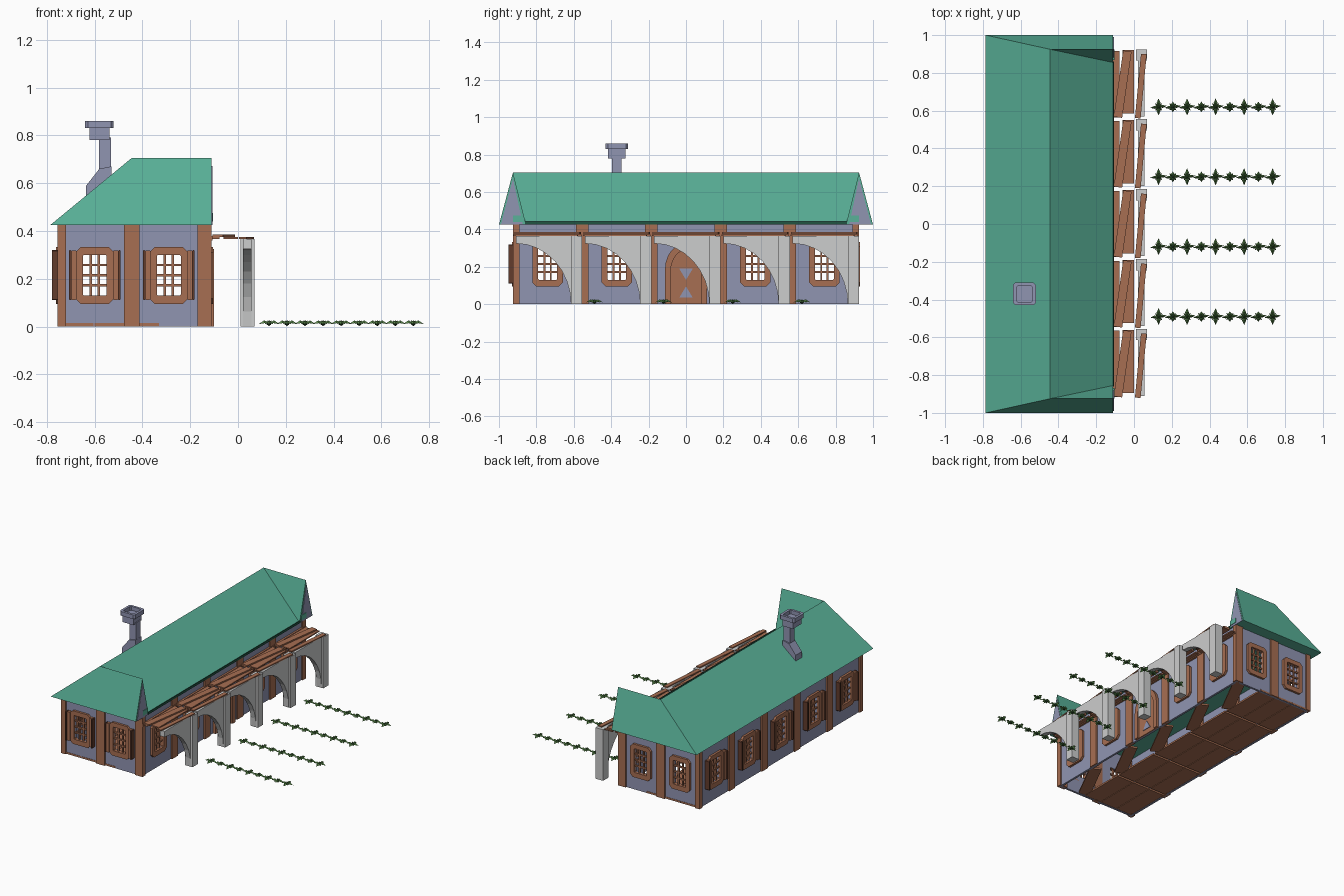
import bpy, bmesh
from math import pi, cos, sin, radians
from mathutils import Matrix, Vector

if "Cube" in bpy.data.objects:
    bpy.data.objects.remove(bpy.data.objects["Cube"])


def material(name, *rgb):
    m = bpy.data.materials.new(name)
    col = [(c / 255) ** 2.2 for c in rgb] + [1]
    m.use_nodes = True
    m.diffuse_color = col
    m.node_tree.nodes["Principled BSDF"].inputs["Base Color"].default_value = col
    return m


GREEN = material("roof green", 90, 176, 151)
DARK_GREEN = material("eave green", 38, 84, 68)
SLATE = material("slate plaster", 143, 147, 176)
WOOD = material("brown wood", 166, 110, 83)
DARK_WOOD = material("dark wood", 98, 62, 48)
STONE = material("pale stone", 203, 204, 204)
LEAF = material("leaf green", 92, 138, 78)
BUSH = material("bush green", 46, 74, 42)


def finish(name, bm, *mats, matrix=Matrix()):
    bmesh.ops.recalc_face_normals(bm, faces=bm.faces)
    me = bpy.data.meshes.new(name)
    bm.to_mesh(me)
    bm.free()
    for m in mats:
        me.materials.append(m)
    ob = bpy.data.objects.new(name, me)
    ob.matrix_world = matrix
    bpy.context.collection.objects.link(ob)
    return ob


def side(x, y, degrees):
    """Frame of a wall: local x runs along it, local -y points outward."""
    return Matrix.Translation((x, y, 0)) @ Matrix.Rotation(radians(degrees), 4, "Z")


def extrude(bm, faces, inner, outer):
    """Thicken flat faces lying at y = -outer back to y = -inner."""
    res = bmesh.ops.extrude_face_region(bm, geom=faces, use_keep_orig=True)
    moved = [v for v in res["geom"] if isinstance(v, bmesh.types.BMVert)]
    bmesh.ops.translate(bm, verts=moved, vec=(0, outer - inner, 0))


def prism(name, pts, inner, outer, mat, matrix=Matrix()):
    bm = bmesh.new()
    face = bm.faces.new([bm.verts.new((u, -outer, z)) for u, z in pts])
    extrude(bm, [face], inner, outer)
    return finish(name, bm, mat, matrix=matrix)


def ring(name, outline, hole, inner, outer, mat, matrix, closed=True):
    bm = bmesh.new()
    a, b = ([bm.verts.new((u, -outer, z)) for u, z in loop] for loop in (outline, hole))
    n = len(a)
    faces = [bm.faces.new((a[i], a[(i + 1) % n], b[(i + 1) % n], b[i]))
             for i in range(n if closed else n - 1)]
    extrude(bm, faces, inner, outer)
    return finish(name, bm, mat, matrix=matrix)


def rect(u0, u1, z0, z1):
    return [(u0, z0), (u1, z0), (u1, z1), (u0, z1)]


def octagon(u, half, z0, z1, cut):
    return [(u - half + cut, z0), (u + half - cut, z0), (u + half, z0 + cut), (u + half, z1 - cut),
            (u + half - cut, z1), (u - half + cut, z1), (u - half, z1 - cut), (u - half, z0 + cut)]


def plank(name, start, end, width, z0, z1, mat=WOOD):
    a, b = Vector(start), Vector(end)
    across = (b - a).orthogonal().normalized() * width / 2
    bm = bmesh.new()
    low = bm.faces.new([bm.verts.new((*p, z0)) for p in (a - across, b - across, b + across, a + across)])
    top = bmesh.ops.extrude_face_region(bm, geom=[low], use_keep_orig=True)
    bmesh.ops.translate(bm, verts=[v for v in top["geom"] if isinstance(v, bmesh.types.BMVert)],
                        vec=(0, 0, z1 - z0))
    return finish(name, bm, mat)


BAY, END, WALL_TOP = 0.37, 0.925, 0.427
SILL, HEAD, HALF = 0.13, 0.30, 0.05


def wall(name, half, windows, posts, shutters, M):
    # plaster sheet with real window openings
    cuts = sorted([-half, half] + [w + s * HALF for w in windows for s in (-1, 1)])
    levels = [0, SILL, HEAD, WALL_TOP]
    bm = bmesh.new()
    grid = [[bm.verts.new((u, 0, z)) for z in levels] for u in cuts]
    faces = [bm.faces.new((grid[i][j], grid[i + 1][j], grid[i + 1][j + 1], grid[i][j + 1]))
             for i in range(len(cuts) - 1) for j in range(3) if not (i % 2 and j == 1)]
    extrude(bm, faces, -0.015, 0)
    finish(name + "_wall", bm, SLATE, matrix=M)
    for u in posts:
        prism(name + "_post", rect(u - 0.033, u + 0.033, 0, WALL_TOP), -0.02, 0.01, WOOD, M)
    for u in windows:
        ring(name + "_window_frame", octagon(u, 0.082, 0.095, 0.332, 0.022),
             octagon(u, HALF, SILL, HEAD, 0.004), -0.015, 0.016, WOOD, M)
        for k in (-1, 1):
            c = u + k * HALF / 3
            prism(name + "_window_bar", rect(c - 0.005, c + 0.005, SILL, HEAD), -0.008, 0.004, WOOD, M)
        for k in (1, 2, 3):
            c = SILL + k * (HEAD - SILL) / 4
            prism(name + "_window_bar", rect(u - HALF, u + HALF, c - 0.005, c + 0.005), -0.008, 0.004, WOOD, M)
        for k in (-1, 1) if shutters else ():
            prism(name + "_shutter", octagon(u + k * 0.088, 0.012, 0.112, 0.318, 0.004), 0, 0.024, WOOD, M)
            prism(name + "_shutter_edge", octagon(u + k * 0.103, 0.005, 0.11, 0.32, 0.004), 0, 0.034, DARK_WOOD, M)


# Four walls
CX = -0.4325
inner_posts = [BAY * k for k in (-1.5, -0.5, 0.5, 1.5)]
bays = [BAY * k for k in range(-2, 3)]
EAST = side(-0.12, 0, 90)
wall("front", 0.31, (-0.167, 0.143), (-0.012,), True, side(CX, -0.915, 0))
wall("back", 0.31, (-0.143, 0.167), (0.012,), False, side(CX, 0.915, 180))
wall("left", 0.915, [b for b in bays if b], inner_posts, False, EAST)
wall("right", 0.915, bays, inner_posts, True, side(-0.745, 0, -90))
for s in (-1, 1):
    y = s * (END - 0.0175)
    plank("corner_post", (-0.755, y), (-0.72, y), 0.035, 0, WALL_TOP)
    plank("corner_post", (-0.17, y), (-0.11, y), 0.035, 0, WALL_TOP)
prism("wall_beam", rect(-END, END, 0.36, 0.378), 0, 0.014, WOOD, EAST)


# Arched door with two triangular panels
def arch(half, spring, top, n=12):
    curve = [(half * cos(pi * i / n), spring + (top - spring) * sin(pi * i / n)) for i in range(n + 1)]
    return [(half, 0)] + curve + [(-half, 0)]


prism("door", arch(0.083, 0.17, 0.29), 0, 0.008, WOOD, EAST)
ring("door_frame", arch(0.112, 0.19, 0.325), arch(0.083, 0.17, 0.29), 0, 0.02, WOOD, EAST, closed=False)
prism("door_panel_upper", [(-0.036, 0.19), (0, 0.13), (0.036, 0.19)], 0.008, 0.012, SLATE, EAST)
prism("door_panel_lower", [(-0.036, 0.035), (0.036, 0.035), (0, 0.095)], 0.008, 0.012, SLATE, EAST)

# Roof: long ridge with a gabled cross ridge at each end
X0, XR, X1, EAVE, RIDGE = -0.785, -0.445, -0.11, 0.425, 0.705
bm = bmesh.new()
v = [bm.verts.new(p) for p in (
    (X0, -1, EAVE), (X0, 1, EAVE), (X1, 1, EAVE), (X1, -1, EAVE), (X1, -0.855, EAVE), (X1, 0.855, EAVE),
    (XR, -END, RIDGE), (XR, END, RIDGE), (X1, -END, RIDGE), (X1, END, RIDGE))]
for f in ((0, 1, 7, 6), (0, 3, 8, 6), (1, 2, 9, 7), (6, 7, 5, 4), (6, 4, 8), (7, 9, 5),
          (3, 8, 4), (2, 9, 5), (0, 1, 2, 5, 4, 3)):
    bm.faces.new([v[i] for i in f])
finish("roof", bm, GREEN)
GABLE = side(X1, 0, 90)
prism("eave_strip", rect(-0.86, 0.86, EAVE, 0.442), 0, 0.003, DARK_GREEN, GABLE)
for s in (-1, 1):
    prism("gable_infill", [(s * 0.99, EAVE), (s * END, 0.672), (s * 0.872, EAVE)], 0, 0.003, SLATE, GABLE)
    prism("gable_block", rect(*sorted((s * 0.925, s * 0.868)), 0.44, 0.475), 0, 0.006, GREEN, GABLE)

# Chimney with a bent foot and hollow cap
CH = side(0, -0.37, 0)
prism("chimney_foot", [(-0.635, 0.59), (-0.635, 0.5), (-0.53, 0.55), (-0.53, 0.67), (-0.58, 0.66)],
      -0.035, 0.035, SLATE, CH)
prism("chimney_shaft", rect(-0.582, -0.532, 0.62, 0.79), -0.026, 0.026, SLATE, CH)
prism("chimney_collar", rect(-0.622, -0.538, 0.78, 0.832), -0.047, 0.047, SLATE, CH)
lid = Matrix.Translation((-0.58, -0.37, 0.83)) @ Matrix.Rotation(pi / 2, 4, "X")
ring("chimney_cap", octagon(0, 0.06, -0.06, 0.06, 0.012), octagon(0, 0.043, -0.043, 0.043, 0.008),
     -0.03, 0, SLATE, lid)

# Arcade columns with half-arch braces, pergola planks and floor, bay by bay
ARCADE = side(0, 0, 90)
for b in bays:
    y0, y1 = b - BAY / 2, b + BAY / 2
    foot, crown = y1 - 0.06, y0 + 0.015
    prism("arcade_column", rect(foot, y1, 0, 0.366), 0.01, 0.07, STONE, ARCADE)
    curve = [(crown + (foot - crown) * sin(t * pi / 16), 0.325 * cos(t * pi / 16)) for t in range(9)]
    prism("arcade_arch", [(foot + 0.01, 0), (foot + 0.01, 0.366), (crown, 0.366)] + curve,
          0.02, 0.056, STONE, ARCADE)
    plank("pergola_plank", (-0.03, y0 + 0.03), (-0.03, y1 - 0.005), 0.06, 0.366, 0.374)
    plank("pergola_plank", (-0.085, y0 + 0.01), (-0.035, y1 - 0.01), 0.045, 0.375, 0.385)
    plank("pergola_plank", (-0.093, y0 + 0.01), (-0.093, y1 - 0.01), 0.03, 0.366, 0.374)
    plank("pergola_plank", (0.02, y0 + 0.005), (0.052, y1 - 0.025), 0.03, 0.366, 0.374)
    for k in range(3):
        x = -0.67 + 0.137 * k
        plank("floor_board", (x, y0 + 0.008), (x, y1 - 0.008), 0.133, 0.002, 0.014)
    plank("floor_brace", (-0.32, y0 + 0.03), (-0.16, y1 - 0.03), 0.08, 0.004, 0.016)


# Crop rows: a vine with alternating spiky and bushy plants
def leaf(bm, x, y, angle, length, width):
    d = Vector((cos(angle), sin(angle), 0))
    n = Vector((-d.y, d.x, 0)) * width / 2
    base = Vector((x, y, 0.014))
    mid = base + d * length * 0.45
    a, tip = bm.verts.new(base), bm.verts.new(base + d * length + Vector((0, 0, -0.004)))
    ridge = bm.verts.new(mid + Vector((0, 0, 0.012)))
    for edge in (bm.verts.new(mid + n), bm.verts.new(mid - n)):
        bm.faces.new((a, edge, ridge))
        bm.faces.new((edge, tip, ridge))


for y in (0.62, 0.25, -0.12, -0.49):
    bm = bmesh.new()
    for i in range(9):
        x = 0.13 + i * 0.0755
        bush = bmesh.ops.create_icosphere(bm, subdivisions=1, radius=0.012,
                                          matrix=Matrix.Translation((x, y, 0.014)))
        for f in {f for vert in bush["verts"] for f in vert.link_faces}:
            f.material_index = 1
        reach = 0.028 if i % 2 else 0.045
        for k in (0, 1):
            leaf(bm, x, y, pi * k + 0.12, 0.045, 0.016)
            leaf(bm, x, y, pi * (k + 0.5), reach, 0.022)
            leaf(bm, x, y, pi * (k + 0.25), 0.026, 0.014)
            leaf(bm, x, y, pi * (k + 0.75), 0.026, 0.014)
    finish("crop_row", bm, LEAF, BUSH)
